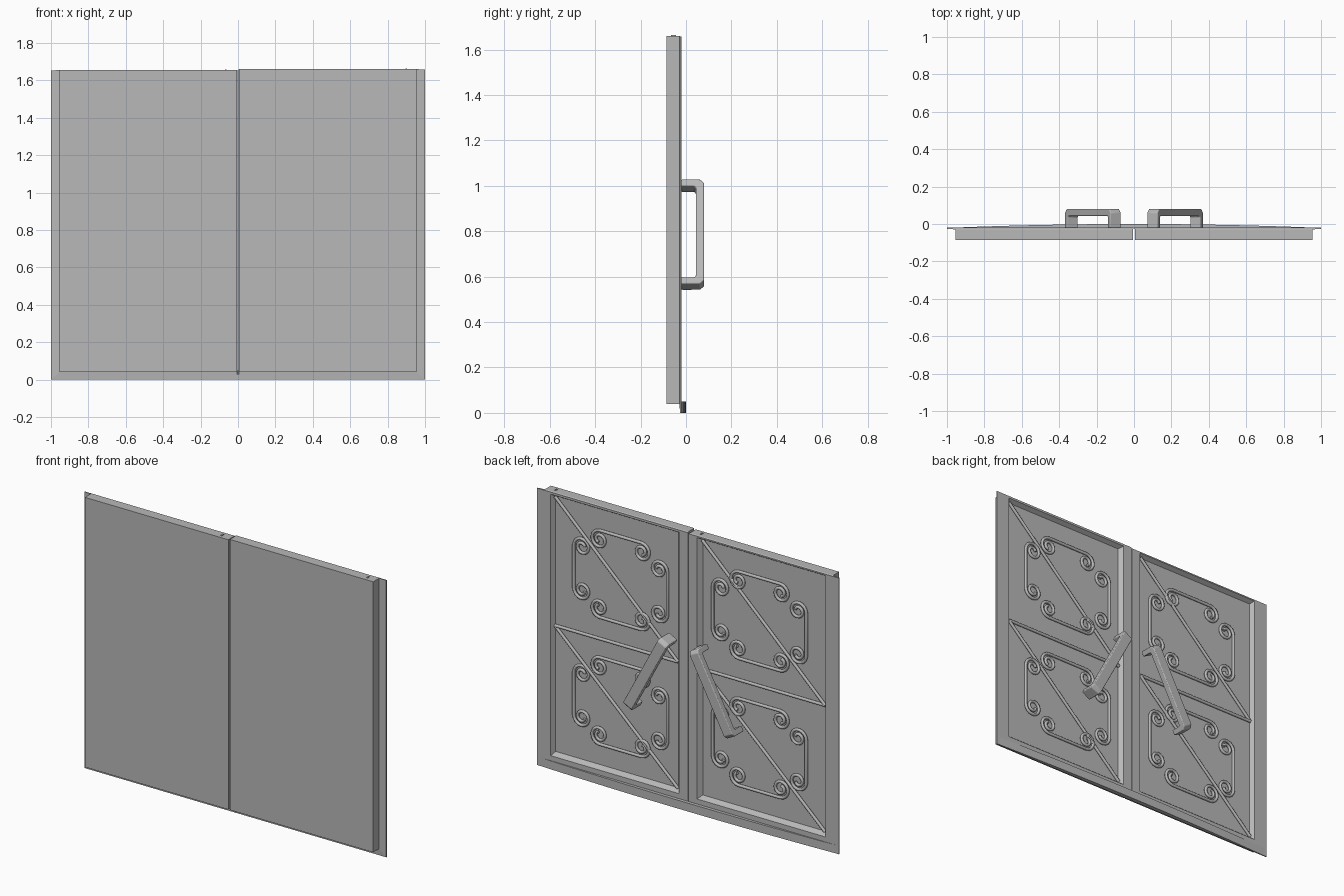
import bpy, bmesh
from math import sin, cos, pi, radians
from mathutils import Vector

if "Cube" in bpy.data.objects:
    bpy.data.objects.remove(bpy.data.objects["Cube"], do_unlink=True)

grey = bpy.data.materials.new("steel grey")
grey.use_nodes = True
colour = (0.48, 0.48, 0.48, 1)
grey.diffuse_color = colour
grey.node_tree.nodes["Principled BSDF"].inputs["Base Color"].default_value = colour

BACK = -0.02            # rear face of the flange
FLOOR = BACK - 0.025    # recessed panel
RAIL_Z = 0.857          # middle rib height
PANEL_Z = (0.10, 1.63)
PANEL_X = (0.08, 0.895)


def finish(name, bm, smooth=False, bevel=0):
    bmesh.ops.recalc_face_normals(bm, faces=bm.faces)
    me = bpy.data.meshes.new(name)
    bm.to_mesh(me)
    bm.free()
    me.materials.append(grey)
    ob = bpy.data.objects.new(name, me)
    bpy.context.collection.objects.link(ob)
    if bevel:
        mod = ob.modifiers.new("soft edges", "BEVEL")
        mod.width, mod.segments = bevel, 3
    if smooth:
        bpy.ops.object.select_all(action="DESELECT")
        ob.select_set(True)
        bpy.context.view_layer.objects.active = ob
        bpy.ops.object.shade_smooth_by_angle(angle=radians(35))
    return ob


def loft(name, rings):
    """Bridge rectangles (x0, x1, z0, z1, y) and cap both ends."""
    bm = bmesh.new()
    loops = [[bm.verts.new((x, y, z)) for x, z in
              ((x0, z0), (x1, z0), (x1, z1), (x0, z1))] for x0, x1, z0, z1, y in rings]
    for a, b in zip(loops, loops[1:]):
        for i in range(4):
            j = (i + 1) % 4
            bm.faces.new((a[i], a[j], b[j], b[i]))
    bm.faces.new(loops[0])
    bm.faces.new(loops[-1])
    return finish(name, bm)


def extrude(name, points, offset, **kw):
    """Solid from a flat outline pushed along an offset."""
    bm = bmesh.new()
    face = bm.faces.new([bm.verts.new(p) for p in points])
    out = bmesh.ops.extrude_face_region(bm, geom=[face])
    new = [g for g in out["geom"] if isinstance(g, bmesh.types.BMVert)]
    bmesh.ops.translate(bm, verts=new, vec=offset)
    return finish(name, bm, **kw)


def rods(name, paths, radius):
    """Round bars following lists of (x, z) points on the panel."""
    cu = bpy.data.curves.new(name, "CURVE")
    cu.dimensions = "3D"
    cu.bevel_depth, cu.bevel_resolution, cu.use_fill_caps = radius, 2, True
    for path in paths:
        sp = cu.splines.new("POLY")
        sp.points.add(len(path) - 1)
        for pt, (x, z) in zip(sp.points, path):
            pt.co = (x, FLOOR + radius * 0.7, z, 1)
        sp.use_smooth = True
    cu.materials.append(grey)
    ob = bpy.data.objects.new(name, cu)
    bpy.context.collection.objects.link(ob)


def scroll_bar(half, level, r=0.055):
    """Straight bar along u at height v, both ends curling inward."""
    steps = 26
    curl = []
    for i in range(steps + 1):
        t = i / steps
        a = pi / 2 - t * 2.9 * pi
        rad = r * (1 - 0.68 * t)
        curl.append((half + rad * cos(a), level - r + rad * sin(a)))
    return [(-u, v) for u, v in reversed(curl)] + curl


def scroll_frame(cx, cz):
    across, upright = scroll_bar(0.14, 0.26), scroll_bar(0.13, 0.31)
    paths = []
    for s in (1, -1):
        paths.append([(cx + u, cz + s * v) for u, v in across])
        paths.append([(cx + s * v, cz + u) for u, v in upright])
    return paths


for side, label in ((1, "left"), (-1, "right")):
    def span(a, b):
        return (a, b) if side > 0 else (-b, -a)

    # Door leaf: slab, thin flange and bevelled recessed panel
    top = 1.66 if side > 0 else 1.655
    slab = (*span(0.005, 0.955), 0.04, top)
    flange = (*span(0.002, 1.0), 0, top - 0.002)
    rim = (*span(0.06, 0.91), 0.08, 1.645)
    floor = (*span(*PANEL_X), *PANEL_Z)
    loft(label + "_door", [(*slab, -0.085), (*slab, BACK - 0.009),
                           (*flange, BACK - 0.006), (*flange, BACK),
                           (*rim, BACK), (*floor, FLOOR)])

    # Middle rib and diagonal ribs
    x0, x1 = span(*PANEL_X)
    z0, z1 = PANEL_Z
    rods(label + "_ribs", [[(x0, RAIL_Z), (x1, RAIL_Z)],
                           [(x1, z1), (x0, RAIL_Z)],
                           [(x1, RAIL_Z), (x0, z0)]], 0.009)

    # Scrollwork on the upper and lower panels
    rods(label + "_scrollwork",
         scroll_frame(side * 0.46, 1.245) + scroll_frame(side * 0.46, 0.485), 0.009)

    # Slanted pull handle
    tilt = radians(28)
    along = Vector((-side * sin(tilt), 0, cos(tilt)))
    wide = Vector((cos(tilt), 0, side * sin(tilt))) * 0.063
    middle = Vector((side * 0.22, 0, 0.785))
    arch = [(0.26, BACK), (0.26, 0.062), (0.242, 0.08)]
    inner = [(0.222, 0.043), (0.228, 0.036), (0.228, BACK)]
    outline = (arch + [(-s, y) for s, y in reversed(arch)]
               + [(-s, y) for s, y in reversed(inner)] + inner)
    extrude(label + "_handle",
            [middle + along * s - wide / 2 + Vector((0, y, 0)) for s, y in outline],
            wide, smooth=True, bevel=0.008)

    # Small pin on the top edge
    px = 0.9 if side > 0 else -0.065
    loft(label + "_top_pin", [(px - 0.004, px + 0.004, top - 0.01, top + 0.004, y)
                              for y in (-0.065, -0.045)])

# Bowed kick strip along the bottom
n = 16
xs = [-0.98 + 1.96 * i / n for i in range(n + 1)]
strip = [(x, BACK + 0.02 * (1 - (x / 0.98) ** 2), 0) for x in xs[1:-1]]
extrude("kick_strip", [(xs[0], BACK, 0)] + strip + [(xs[-1], BACK, 0)],
        Vector((0, 0, 0.05)), smooth=True)
